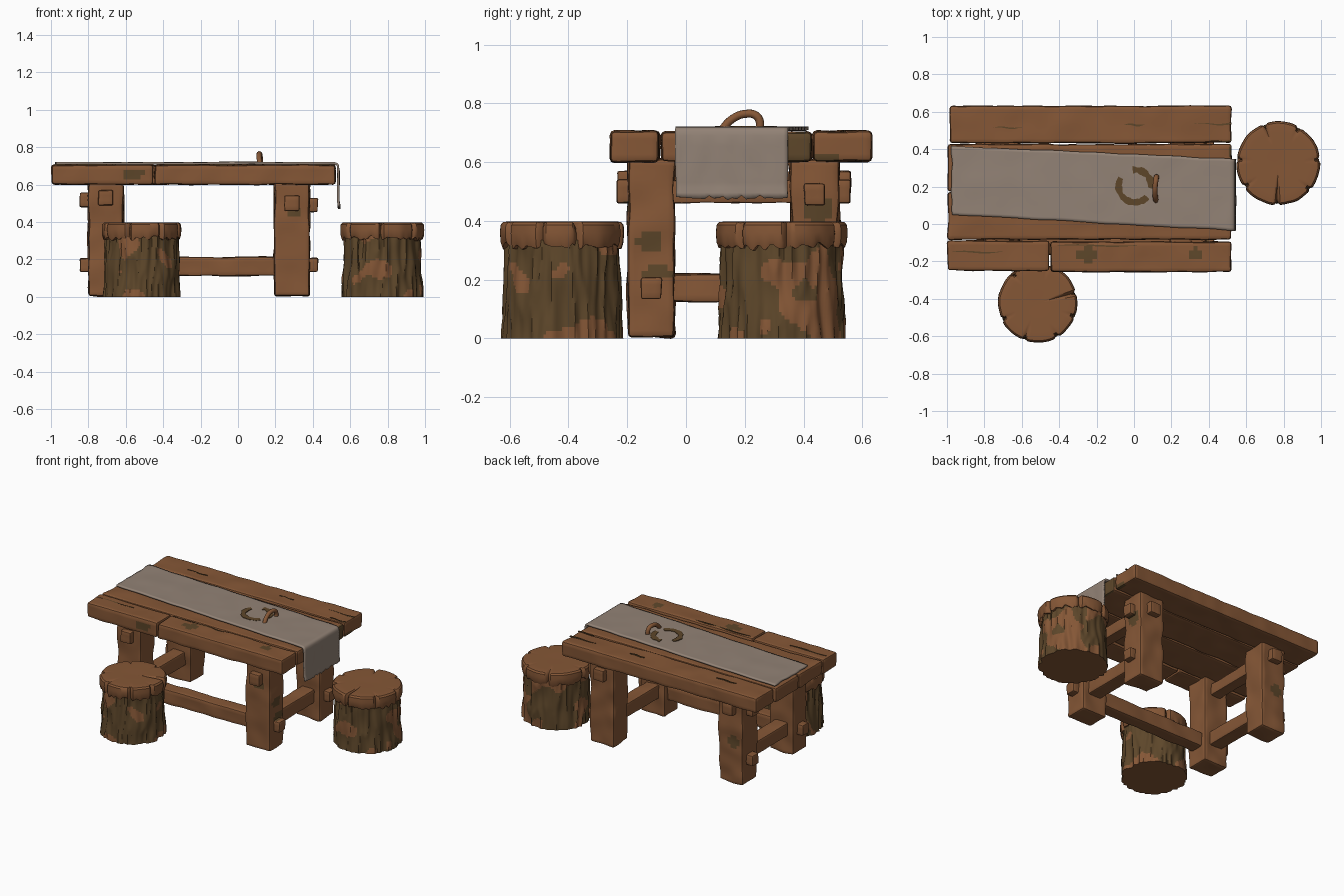
import bpy, bmesh, math
from mathutils import Vector, noise

if "Cube" in bpy.data.objects:
    bpy.data.objects.remove(bpy.data.objects["Cube"])


def material(name, rgb):
    m = bpy.data.materials.new(name)
    m.diffuse_color = (*rgb, 1)
    m.use_nodes = True
    m.node_tree.nodes["Principled BSDF"].inputs["Base Color"].default_value = m.diffuse_color
    return m


WOOD = material("warm wood", (0.235, 0.095, 0.037))
BARK = material("dark bark", (0.110, 0.062, 0.023))
CLOTH = material("grey cloth", (0.290, 0.225, 0.180))

# dark knots in the timber: centre, radii
KNOTS = [((-.25, -.165, .705), (.055, .038, .03)), ((.33, -.155, .705), (.038, .028, .03)),
         ((-.56, -.255, .655), (.055, .03, .03)), ((.52, .38, .65), (.02, .05, .07)),
         ((.52, .48, .61), (.03, .045, .03)), ((.38, -.12, .33), (.02, .045, .03)),
         ((.38, -.10, .22), (.02, .06, .025)), ((.38, .45, .44), (.03, .05, .045)),
         ((.30, -.20, .45), (.045, .02, .03)), ((-.73, .52, .3), (.04, .02, .05))]


def is_knot(c):
    return any(sum(((c[i] - k[i]) / r[i]) ** 2 for i in range(3)) < 1 for k, r in KNOTS)


def finish(bm, name, mats, angle=35):
    bmesh.ops.recalc_face_normals(bm, faces=bm.faces[:])
    me = bpy.data.meshes.new(name)
    bm.to_mesh(me)
    bm.free()
    for m in mats:
        me.materials.append(m)
    ob = bpy.data.objects.new(name, me)
    bpy.context.collection.objects.link(ob)
    bpy.ops.object.select_all(action='DESELECT')
    ob.select_set(True)
    bpy.context.view_layer.objects.active = ob
    bpy.ops.object.shade_smooth_by_angle(angle=math.radians(angle))
    return ob


def timber(name, lo, hi, bevel=.012, amp=.006, step=.022):
    """Rough-hewn beam: bevelled box, sliced finely and wobbled."""
    lo, hi = Vector(lo), Vector(hi)
    bm = bmesh.new()
    bmesh.ops.create_cube(bm, size=1)
    for v in bm.verts:
        v.co = Vector((lo[i] + (v.co[i] + .5) * (hi[i] - lo[i]) for i in range(3)))
    bmesh.ops.bevel(bm, geom=bm.edges[:], offset=bevel, segments=2, profile=.5, affect='EDGES')
    for ax in range(3):
        n = max(1, int((hi[ax] - lo[ax]) / step))
        no = Vector((0, 0, 0))
        no[ax] = 1
        for i in range(1, n):
            co = Vector((0, 0, 0))
            co[ax] = lo[ax] + (hi[ax] - lo[ax]) * i / n
            bmesh.ops.bisect_plane(bm, geom=bm.verts[:] + bm.edges[:] + bm.faces[:],
                                   plane_co=co, plane_no=no)
    bm.normal_update()
    shift = lo * 3.7
    moves = [(v, v.normal * (amp * noise.noise(v.co * 9 + shift))) for v in bm.verts]
    for v, d in moves:
        v.co += d
    for f in bm.faces:
        f.material_index = int(is_knot(f.calc_center_median()))
    return finish(bm, name, [WOOD, BARK])


def grid(nu, nv, fn, closed=False, caps=False):
    """Quad sheet from fn(i, j); closed wraps i, caps fill the end rings."""
    bm = bmesh.new()
    vs = [[bm.verts.new(fn(i, j)) for i in range(nu)] for j in range(nv)]
    for j in range(nv - 1):
        for i in range(nu if closed else nu - 1):
            k = (i + 1) % nu
            bm.faces.new((vs[j][i], vs[j][k], vs[j + 1][k], vs[j + 1][i]))
    if caps:
        bm.faces.new(vs[0])
        bm.faces.new(vs[-1])
    return bm


# table top planks
for name, lo, hi in [
        ("back_plank", (-.985, .433, .602), (.52, .632, .705)),
        ("middle_back_plank", (-.995, .176, .602), (.522, .427, .702)),
        ("middle_front_plank", (-.995, -.083, .602), (.518, .170, .702)),
        ("front_plank_left", (-.998, -.250, .600), (-.453, -.090, .705)),
        ("front_plank_right", (-.446, -.257, .600), (.52, -.095, .706))]:
    timber(name, lo, hi, bevel=.014)

# long thin splits in the planks: x start, x end, y, width
for n, (x0, x1, y, w) in enumerate([(-.42, .05, -.115, .007), (.32, .52, .535, .010),
                                    (.40, .52, .445, .008), (-.98, -.70, -.15, .008),
                                    (-.75, -.6, .515, .007), (-.05, .06, .53, .010)]):
    def split(i, j):
        t = i / 8
        half = w * .5 * (t if x1 > .5 else math.sin(math.pi * t)) + .0005
        return (x0 + (x1 - x0) * t, y + half * (-1, 1, 1, -1)[j] + .004 * math.sin(7 * t),
                (.703, .703, .709, .709)[j])
    finish(grid(9, 4, split), "plank_split_%d" % (n + 1), [BARK])

# legs with through pegs on the outer faces
for sx, x0, x1, zp in ((-1, -.80, -.615, .53), (1, .195, .382, .50)):
    side = "left" if sx < 0 else "right"
    xm = (x0 + x1) / 2
    for end, y0, y1 in (("front", -.197, -.04), ("back", .355, .52)):
        timber(f"{end}_{side}_leg", (x0, y0, .005), (x1, y1, .61), bevel=.012, amp=.010)
        ym = (y0 + y1) / 2
        outer = x0 if sx < 0 else x1
        heights = (.17,) if end == "front" else (.17, zp - .01)
        for z in heights:
            timber(f"{end}_{side}_side_peg", (min(outer - .03, outer + sx * .045), ym - .035, z - .037),
                   (max(outer + .03, outer + sx * .045), ym + .035, z + .037), bevel=.008)
    # upper rail passing through both legs, and lower side rail
    timber(f"{side}_upper_rail", (xm - .04, -.235, zp - .04), (xm + .04, .56, zp + .04), bevel=.008)
    timber(f"{side}_lower_rail", (xm - .05, -.06, .125), (xm + .05, .37, .22), bevel=.01)

# long front stretcher
timber("front_stretcher", (-.63, -.165, .112), (.21, -.07, .212), bevel=.01)


# tree stump stools
def stool(name, cx, cy, R, cracks, seed):
    N = 144
    off = Vector((seed, seed * 2.3, 0))

    def trunk(i, j):
        a, z = math.tau * i / N, .335 * j / 26
        d = Vector((math.cos(a), math.sin(a), 0))
        ridge = .5 - 2 * abs(noise.noise(d * 4.5 + Vector((0, 0, z * 3.5)) + off))
        lump = noise.noise(d * 2 + Vector((0, 0, z * 7)) + off)
        r = R * (.905 + .06 * (1 - z / .335)) + .016 * ridge + .010 * lump
        return (cx + r * d.x, cy + r * d.y, z)
    bm = grid(N, 27, trunk, True, True)
    for f in bm.faces:
        c = f.calc_center_median()
        q = (c - Vector((cx, cy, 0)))
        stripped = noise.noise(Vector((q.x * 8, q.y * 8, q.z * 7)) + off) > .20
        f.material_index = 0 if stripped or len(f.verts) > 4 else 1
    finish(bm, name + "_trunk", [WOOD, BARK], 40)

    prof = [(.10, .397), (.3, .398), (.45, .398), (.6, .398), (.75, .398), (.88, .398), (.96, .396),
            (1, .386), (1.01, .36), (1.0, .33), (.97, .313), (.8, .318)]

    def cap(i, j):
        a = math.tau * i / N
        k, z = prof[j]
        d = Vector((math.cos(a), math.sin(a), 0))
        r = R * k * (1 + .02 * noise.noise(d * 3 + off))
        if j > 7:
            z += .022 * noise.noise(d * 7 + off) * (j - 7) / 3
        for ang, inner in cracks:
            da = (a - math.radians(ang) + math.pi) % math.tau - math.pi
            w = math.exp(-(da / .04) ** 2)
            if k > inner and j < 8:
                z -= .035 * w * (k - inner + .1)
            if j > 5 and j < 11:
                r -= .022 * w
        return (cx + r * d.x, cy + r * d.y, z)
    finish(grid(N, len(prof), cap, True, True), name + "_seat", [WOOD], 35)


stool("front_stool", -.515, -.422, .210,
      [(15, .3), (75, .8), (130, .75), (205, .8), (250, .7), (300, .8), (340, .85)], 3.1)
stool("right_stool", .772, .325, .221,
      [(268, .35), (110, .6), (60, .8), (175, .8), (215, .75), (320, .75), (5, .85)], 8.4)

# cloth runner lying along the top and hanging over the right end
path = [(-.975 + 1.485 * i / 74, .714) for i in range(75)]
path += [(.518 + .016 * math.sin(t), .698 + .016 * math.cos(t)) for t in (.3, .8, 1.3)]
path += [(.535, .69 - .212 * i / 12) for i in range(13)]


def runner(i, j):
    x, z = path[j]
    t, u = (x + .975) / 1.51, i / 24
    low, high = .05 - .085 * t, .418 - .07 * t
    y = low + (high - low) * u + .005 * noise.noise(Vector((x * 6, u * 2, z * 9)))
    if j < 75:
        z += .003 * noise.noise(Vector((x * 7, y * 7, 3)))
        x += .008 * noise.noise(Vector((y * 14, 0, 5))) * (j < 2)
    elif j > 78:
        x += .006 * abs(noise.noise(Vector((y * 12, z * 6, 1)))) + .004 * (j > 88)
        if j == len(path) - 1:
            z += .018 * noise.noise(Vector((y * 45, 0, 2)))
    return (x, y, z)


cloth = finish(grid(25, len(path), runner), "cloth_runner", [CLOTH])
sol = cloth.modifiers.new("thickness", 'SOLIDIFY')
sol.thickness, sol.offset = .012, 0

# broken ring stain on the cloth
for n, (a0, a1) in enumerate(((150, 318), (-8, 98))):
    def stain(i, j):
        a = math.radians(a0 + (a1 - a0) * j / 30)
        wob = .008 * noise.noise(Vector((math.cos(a) * 4, math.sin(a) * 4, 1)))
        r = ((.070, .104, .104, .070)[i]) + wob * (1 if i in (1, 2) else -1)
        return (.005 + r * math.cos(a), .203 + r * math.sin(a), (.716, .716, .7235, .7235)[i])
    finish(grid(4, 31, stain, True, True), "ring_stain_%d" % (n + 1), [BARK])

# arched handle beside the stain
cu = bpy.data.curves.new("arched_handle", 'CURVE')
cu.dimensions = '3D'
cu.bevel_depth, cu.bevel_resolution, cu.use_fill_caps = .014, 3, True
pts = [(.118, .118, .705), (.113, .155, .745), (.113, .20, .764), (.118, .24, .757),
       (.120, .252, .730), (.120, .246, .705)]
sp = cu.splines.new('BEZIER')
sp.bezier_points.add(len(pts) - 1)
for p, co in zip(sp.bezier_points, pts):
    p.co = co
    p.handle_left_type = p.handle_right_type = 'AUTO'
cu.materials.append(WOOD)
handle = bpy.data.objects.new("arched_handle", cu)
bpy.context.collection.objects.link(handle)
bpy.ops.object.select_all(action='DESELECT')
handle.select_set(True)
bpy.context.view_layer.objects.active = handle
bpy.ops.object.convert(target='MESH')
